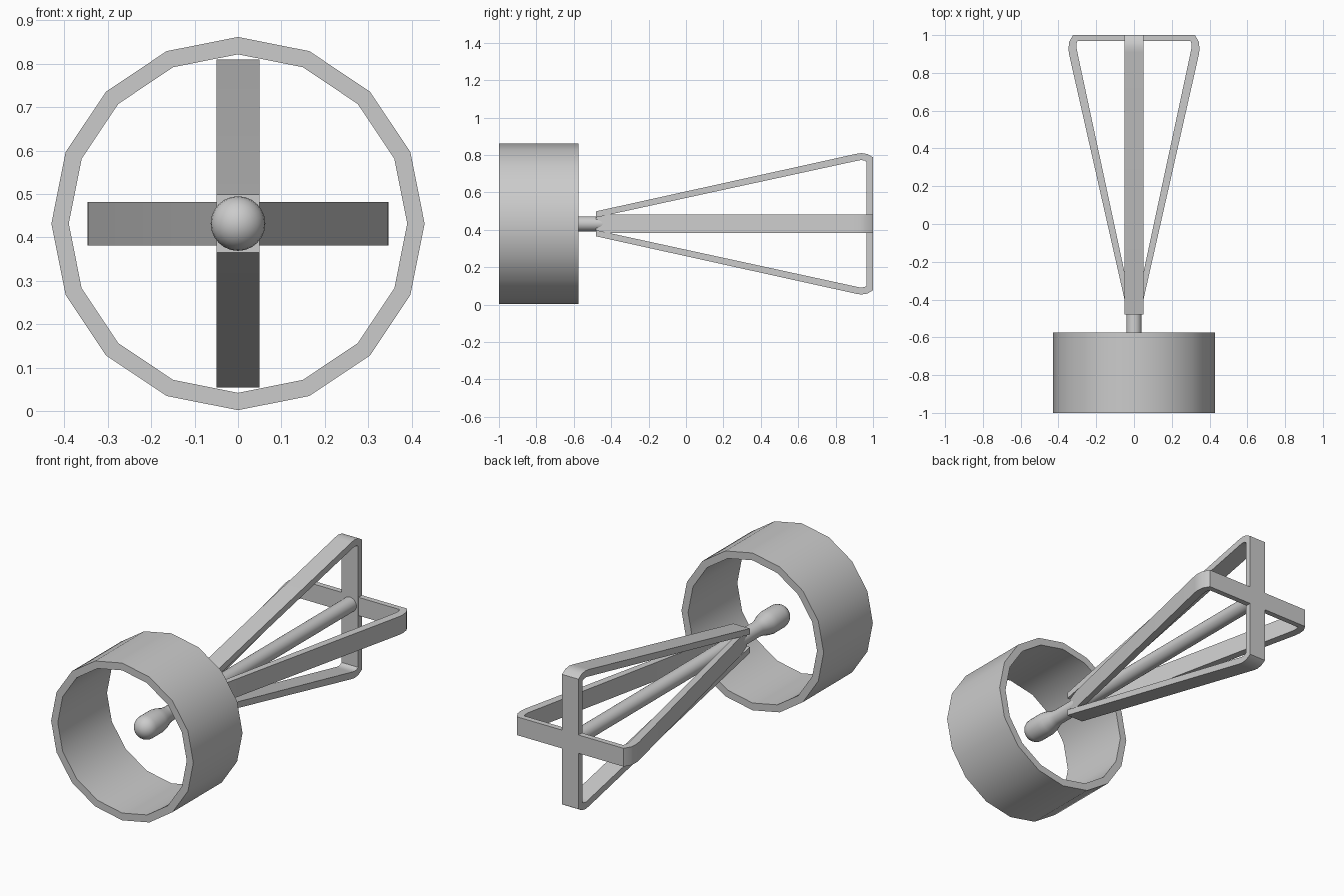
import bpy, bmesh, math

if "Cube" in bpy.data.objects:
    bpy.data.objects.remove(bpy.data.objects["Cube"])

CZ = 0.432  # height of the long axis


def finish(name, bm, angle):
    bmesh.ops.remove_doubles(bm, verts=bm.verts, dist=1e-5)
    bmesh.ops.recalc_face_normals(bm, faces=bm.faces)
    me = bpy.data.meshes.new(name)
    bm.to_mesh(me)
    bm.free()
    ob = bpy.data.objects.new(name, me)
    bpy.context.collection.objects.link(ob)
    bpy.ops.object.select_all(action='DESELECT')
    ob.select_set(True)
    bpy.context.view_layer.objects.active = ob
    bpy.ops.object.shade_smooth_by_angle(angle=math.radians(angle))
    return ob


def lathe(name, profile, steps, closed=False):
    """Spin (radius, y) points around the long axis."""
    bm = bmesh.new()
    vs = [bm.verts.new((0, y, CZ + r)) for r, y in profile]
    pairs = list(zip(vs, vs[1:]))
    if closed:
        pairs.append((vs[-1], vs[0]))
    edges = [bm.edges.new(p) for p in pairs]
    bmesh.ops.spin(bm, geom=vs + edges, cent=(0, 0, CZ), axis=(0, 1, 0),
                   angle=math.tau, steps=steps, use_merge=True)
    return finish(name, bm, 40)


def frame(name, outer, inner, vertical):
    """Open wedge-shaped band: half outline (y, offset), mirrored and extruded."""
    def mirrored(half):
        return half + [(y, -o) for y, o in reversed(half)]
    a, b = mirrored(outer), mirrored(inner)
    w = 0.05
    bm = bmesh.new()

    def vert(p, side):
        y, o = p
        return bm.verts.new((side, y, CZ + o) if vertical else (o, y, CZ + side))
    rows = [[vert(p, -w), vert(p, w), vert(q, w), vert(q, -w)] for p, q in zip(a, b)]
    for r, s in zip(rows, rows[1:]):
        for i in range(4):
            j = (i + 1) % 4
            bm.faces.new((r[i], r[j], s[j], s[i]))
    bm.faces.new(rows[0])
    bm.faces.new(rows[-1])
    return finish(name, bm, 35)


# Sixteen-sided ring around the nose
lathe("ring", [(0.43, -1), (0.43, -0.575), (0.39, -0.575), (0.39, -1)], 16, closed=True)

# Central rod with a domed, swollen tip
dome = [(0.063 * math.sin(math.radians(t)), -0.79 - 0.063 * math.cos(math.radians(t)))
        for t in range(0, 91, 15)]
lathe("rod", dome + [(0.063, -0.71), (0.058, -0.68), (0.045, -0.64), (0.04, -0.61),
                     (0.04, 0.98), (0, 0.98)], 24)

# Two crossed wedge frames
frame("upright_frame",
      [(-0.48, 0.067), (0.91, 0.374), (0.938, 0.378), (0.97, 0.373), (1.0, 0.355)],
      [(-0.48, 0.034), (0.91, 0.336), (0.935, 0.341), (0.955, 0.338), (0.966, 0.331)],
      True)
frame("level_frame",
      [(-0.48, 0.032), (0.90, 0.344), (0.93, 0.347), (0.965, 0.343), (1.0, 0.323)],
      [(-0.48, 0.002), (0.90, 0.298), (0.935, 0.305), (0.955, 0.304), (0.97, 0.299)],
      False)
